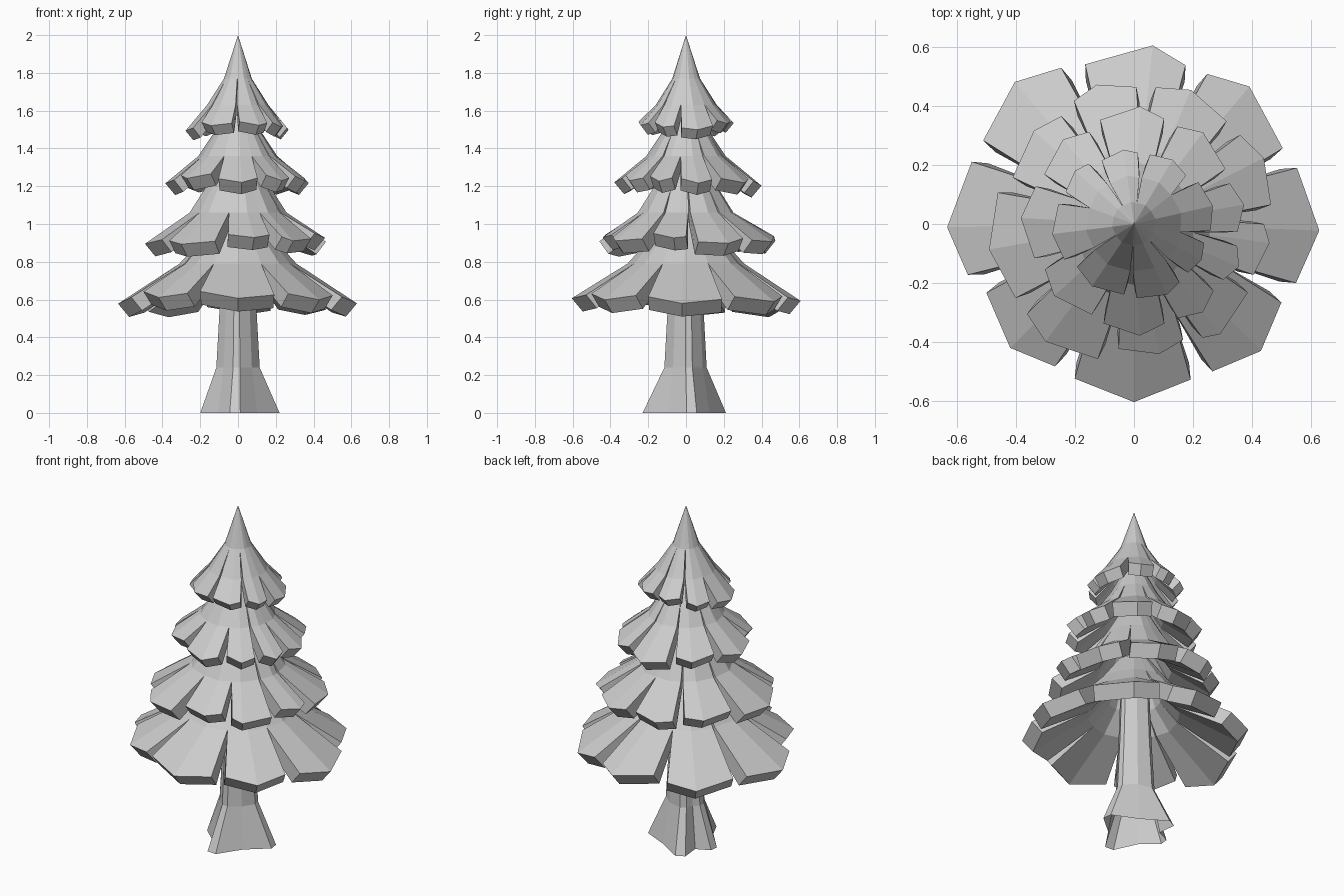
import bpy, bmesh, random
from math import sin, cos, radians

random.seed(4)
cube = bpy.data.objects.get("Cube")
if cube:
    bpy.data.objects.remove(cube)

grey = bpy.data.materials.new("plain_grey")
grey.use_nodes = True
GREY = (0.6, 0.6, 0.6, 1)
grey.diffuse_color = GREY
grey.node_tree.nodes["Principled BSDF"].inputs["Base Color"].default_value = GREY


def polar(r, angle, z):
    return (r * cos(radians(angle)), r * sin(radians(angle)), z)


def finish(bm, name):
    bmesh.ops.remove_doubles(bm, verts=bm.verts, dist=0.0005)
    bmesh.ops.recalc_face_normals(bm, faces=bm.faces)
    mesh = bpy.data.meshes.new(name)
    bm.to_mesh(mesh)
    bm.free()
    mesh.materials.append(grey)
    obj = bpy.data.objects.new(name, mesh)
    bpy.context.collection.objects.link(obj)


def bough_tier(name, profile, thick, gap, corner, boughs):
    """Ring of thick drooping boughs; profile runs top, notch, bend, rim.
    Each bough is (start angle, tip angle, tip radius)."""
    bm = bmesh.new()
    count = len(boughs)
    # some notches start above the bend, others below it
    slits = [random.choice((0, 0.3)) * gap for bough in boughs]
    (bend_r, bend_z), (rim_r, rim_z) = profile[2:]
    slope = (bend_z - rim_z) / (rim_r - bend_r)
    for n, (a, mid, reach) in enumerate(boughs):
        b = boughs[(n + 1) % count][0]
        if b < a:
            b += 360
        slit_a, slit_b = slits[n], slits[(n + 1) % count]
        lift, tilt = random.uniform(-0.008, 0.008), random.uniform(-0.01, 0.01)
        # longer boughs droop further down the slope
        tip = (reach, rim_z + slope * (rim_r - reach) + lift)
        openings = ((0, 0), (0, 0), (slit_a, slit_b), (gap, gap))
        top, under = [], []
        for i, ((r, z), (ga, gb)) in enumerate(zip(profile[:3] + [tip], openings)):
            rim = i == 3
            side = corner if rim else 0.97
            # rim corners sit further up the slope than the tip
            rise = slope * (1 - side) * r
            heights = (z + rise - tilt, z, z + rise + tilt) if rim else (z, z, z)
            inner = max(r - 0.65 * thick, 0) if i else r
            for group, radius, drop, k in ((top, r, 0, 1), (under, inner, 0.78 * thick, 0.6)):
                cols = zip((a + ga * k, mid, b - gb * k), (side, 1, side), heights)
                group.append([bm.verts.new(polar(radius * s, t, h - drop))
                              for t, s, h in cols])
        for i in range(3):
            for j in range(2):
                for g in (top, under):
                    bm.faces.new((g[i][j], g[i + 1][j], g[i + 1][j + 1], g[i][j + 1]))
            # notch walls
            for j, width in ((0, openings[i + 1][0]), (2, openings[i + 1][1])):
                if width:
                    bm.faces.new((top[i][j], top[i + 1][j], under[i + 1][j], under[i][j]))
        # rim
        for j in range(2):
            bm.faces.new((top[3][j], top[3][j + 1], under[3][j + 1], under[3][j]))
    finish(bm, name)


bough_tier("bottom_boughs",
           [(0.1, 1.05), (0.21, 0.9), (0.31, 0.79), (0.62, 0.59)], 0.09, 4, 0.93,
           [(23, 50, 0.61), (68, 84, 0.61), (111, 130, 0.63), (155, 181, 0.635),
            (201, 225, 0.595), (245, 270, 0.605), (294, 315, 0.61), (336, 358, 0.63)])
bough_tier("lower_middle_boughs",
           [(0.08, 1.36), (0.17, 1.2), (0.26, 1.06), (0.475, 0.915)], 0.085, 4, 0.95,
           [(4, 27, 0.495), (44, 67, 0.495), (85, 105, 0.49), (120, 137, 0.465),
            (163, 190, 0.5), (216, 233, 0.5), (259, 281, 0.45), (297, 308, 0.475),
            (333, 352, 0.465)])
bough_tier("upper_middle_boughs",
           [(0.06, 1.62), (0.13, 1.48), (0.21, 1.36), (0.385, 1.22)], 0.08, 4, 0.93,
           [(27, 53, 0.39), (70, 87, 0.4), (112, 130, 0.375), (155, 177, 0.385),
            (203, 222, 0.365), (249, 273, 0.38), (291, 308, 0.38), (324, 338, 0.385),
            (352, 370, 0.38)])
bough_tier("top_boughs",
           [(0, 2), (0.075, 1.77), (0.165, 1.63), (0.27, 1.51)], 0.065, 5, 0.95,
           [(38, 59, 0.255), (82, 98, 0.255), (122, 138, 0.27), (160, 187, 0.28),
            (212, 236, 0.255), (267, 295, 0.265), (313, 332, 0.26), (350, 373, 0.275)])

# trunk with four flared roots, open at the base and rising inside the boughs
bm = bmesh.new()
roots = [(-94, 0.23), (8, 0.22), (117, 0.225), (175, 0.2)]
base, waist = [], []
for n, (a, reach) in enumerate(roots):
    b = roots[(n + 1) % len(roots)][0]
    if b < a:
        b += 360
    base += [(a - 7, reach), (a + 7, reach), ((a + b) / 2, 0.14)]
    waist += [(a - 9, 0.115), (a + 9, 0.115), ((a + b) / 2, 0.1)]
rings = [[bm.verts.new(polar(r, t, 0)) for t, r in base]]
for z, scale in ((0.24, 1), (0.55, 0.85), (1.0, 0.7), (1.6, 0.2)):
    rings.append([bm.verts.new(polar(r * scale, t, z)) for t, r in waist])
for lo, hi in zip(rings, rings[1:]):
    for k in range(len(lo)):
        n = (k + 1) % len(lo)
        bm.faces.new((lo[k], lo[n], hi[n], hi[k]))
finish(bm, "trunk")
